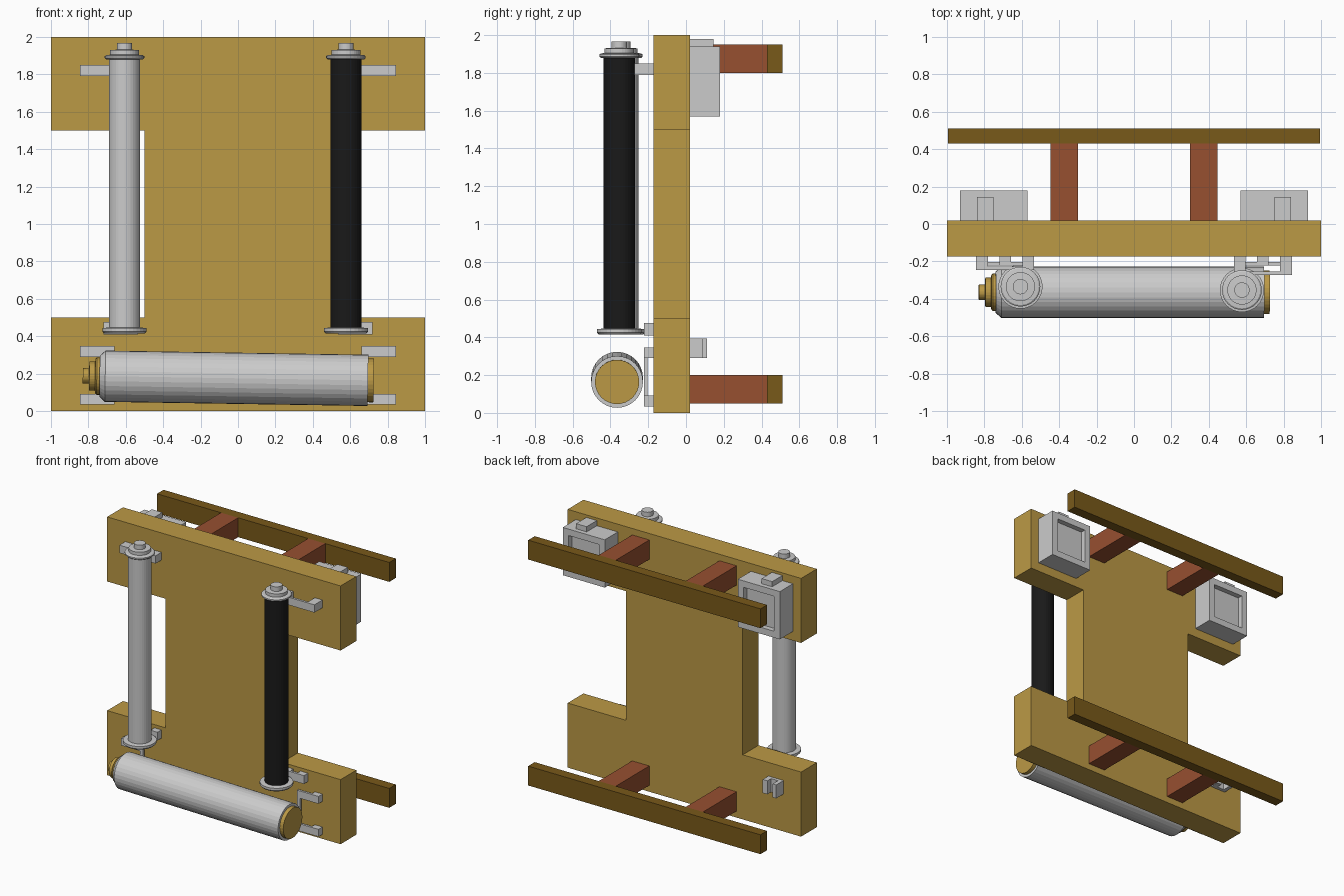
import bpy, bmesh
from math import sin, cos, pi, radians
from mathutils import Matrix

if "Cube" in bpy.data.objects:
    bpy.data.objects.remove(bpy.data.objects["Cube"])


def material(name, rgb):
    m = bpy.data.materials.new(name)
    m.diffuse_color = (*rgb, 1)
    m.use_nodes = True
    m.node_tree.nodes["Principled BSDF"].inputs["Base Color"].default_value = m.diffuse_color
    return m


GOLD = material("gold_paint", (0.50, 0.32, 0.06))
BROWN = material("dark_timber", (0.19, 0.10, 0.01))
RED = material("red_timber", (0.31, 0.08, 0.03))
BLACK = material("black_rubber", (0.01, 0.01, 0.01))


def finish(name, bm, mat=None):
    bmesh.ops.recalc_face_normals(bm, faces=bm.faces)
    me = bpy.data.meshes.new(name)
    bm.to_mesh(me)
    bm.free()
    ob = bpy.data.objects.new(name, me)
    bpy.context.collection.objects.link(ob)
    if mat:
        me.materials.append(mat)
    return ob


def boxes(name, bounds, mat=None, side=1):
    """One object from boxes (x0, x1, y0, y1, z0, z1); side=-1 mirrors in x."""
    bm = bmesh.new()
    for x0, x1, y0, y1, z0, z1 in bounds:
        mid = Matrix.Translation((side * (x0 + x1) / 2, (y0 + y1) / 2, (z0 + z1) / 2))
        size = Matrix.Diagonal((x1 - x0, y1 - y0, z1 - z0, 1))
        bmesh.ops.create_cube(bm, size=1, matrix=mid @ size)
    return finish(name, bm, mat)


def lathe(name, profile, matrix, mat=None, n=32):
    """Closed solid from (radius, height) pairs around local z."""
    bm = bmesh.new()
    rings = [[bm.verts.new((r * cos(2 * pi * i / n), r * sin(2 * pi * i / n), h))
              for i in range(n)] for r, h in profile]
    for a, b in zip(rings, rings[1:]):
        for i in range(n):
            j = (i + 1) % n
            bm.faces.new((a[i], a[j], b[j], b[i]))
    bm.faces.new(rings[0])
    bm.faces.new(rings[-1])
    bm.transform(matrix)
    return finish(name, bm, mat)


# I-shaped main plate
outline = [(-1, 0), (1, 0), (1, .5), (.5, .5), (.5, 1.5), (1, 1.5),
           (1, 2), (-1, 2), (-1, 1.5), (-.5, 1.5), (-.5, .5), (-1, .5)]
bm = bmesh.new()
face = bm.faces.new([bm.verts.new((x, -.173, z)) for x, z in outline])
ext = bmesh.ops.extrude_face_region(bm, geom=[face])
bmesh.ops.translate(bm, vec=(0, .193, 0),
                    verts=[v for v in ext["geom"] if isinstance(v, bmesh.types.BMVert)])
finish("main_plate", bm, GOLD)

# Rear rails and their spacer blocks
for level, z in (("lower", .05), ("upper", 1.80)):
    boxes(level + "_rail", [(-.995, .995, .43, .51, z, z + .15)], BROWN)
    for label, s in (("left", -1), ("right", 1)):
        boxes(f"{level}_{label}_spacer", [(.30, .447, .02, .43, z, z + .15)], RED, s)

# Vertical rollers with stepped end caps
for label, x, y, mat in (("left", -.607, -.335, None), ("right", .577, -.353, BLACK)):
    at = Matrix.Translation((x, y, 0))
    lathe(label + "_roller", [(.083, .44), (.083, 1.885)], at, mat)
    lathe(label + "_roller_foot", [(.108, .415), (.118, .425), (.118, .443), (.083, .447)], at)
    lathe(label + "_roller_cap", [(.098, 1.88), (.106, 1.887), (.106, 1.897), (.098, 1.903),
                                  (.078, 1.905), (.078, 1.93), (.041, 1.932), (.041, 1.967)], at)

# Horizontal roller, slightly tilted, with gold end pieces
at = (Matrix.Translation((0, -.365, .175)) @ Matrix.Rotation(radians(.9), 4, 'Y')
      @ Matrix.Rotation(radians(90), 4, 'Y'))
lathe("bottom_roller", [(.11, -.74), (.137, -.71), (.137, .695)], at)
lathe("bottom_roller_right_cap", [(.117, .69), (.117, .725)], at, GOLD)
lathe("bottom_roller_left_cap", [(.1, -.735), (.1, -.755), (.092, -.763), (.078, -.765),
                                 (.078, -.795), (.041, -.797), (.041, -.83)], at, GOLD)

for label, s in (("left", -1), ("right", 1)):
    # Front brackets holding the rollers
    f = -.245 if s < 0 else -.272
    boxes(label + "_upper_bracket", [(.78, .845, f, -.17, 1.79, 1.85),
                                     (.535, .595, f, -.17, 1.79, 1.85),
                                     (.595, .78, f, f + .018, 1.79, 1.85)], None, s)
    boxes(label + "_middle_bracket", [(.657, .72, -.222, -.17, .41, .475),
                                      (.535, .595, -.222, -.17, .41, .475),
                                      (.595, .657, -.222, -.204, .41, .475)], None, s)
    boxes(label + "_lower_bracket", [(.78, .845, -.222, -.17, .29, .347),
                                     (.78, .845, -.222, -.17, .035, .092),
                                     (.66, .78, -.222, -.204, .29, .347),
                                     (.66, .78, -.222, -.204, .035, .092),
                                     (.66, .685, -.222, -.204, .092, .29)], None, s)
    # Rear housing with a recessed back panel and top knob
    boxes(label + "_housing", [(.57, .93, .02, .14, 1.57, 1.94),
                               (.57, .62, .14, .18, 1.57, 1.94),
                               (.88, .93, .14, .18, 1.57, 1.94),
                               (.62, .88, .14, .18, 1.57, 1.62),
                               (.62, .88, .14, .18, 1.89, 1.94)], None, s)
    boxes(label + "_housing_knob", [(.75, .84, .02, .145, 1.94, 1.98)], None, s)

# Small two-pronged clip on the rear
boxes("rear_clip", [(-.85, -.82, .02, .11, .29, .395), (-.76, -.72, .02, .09, .29, .395),
                    (-.82, -.76, .02, .045, .29, .395)])
